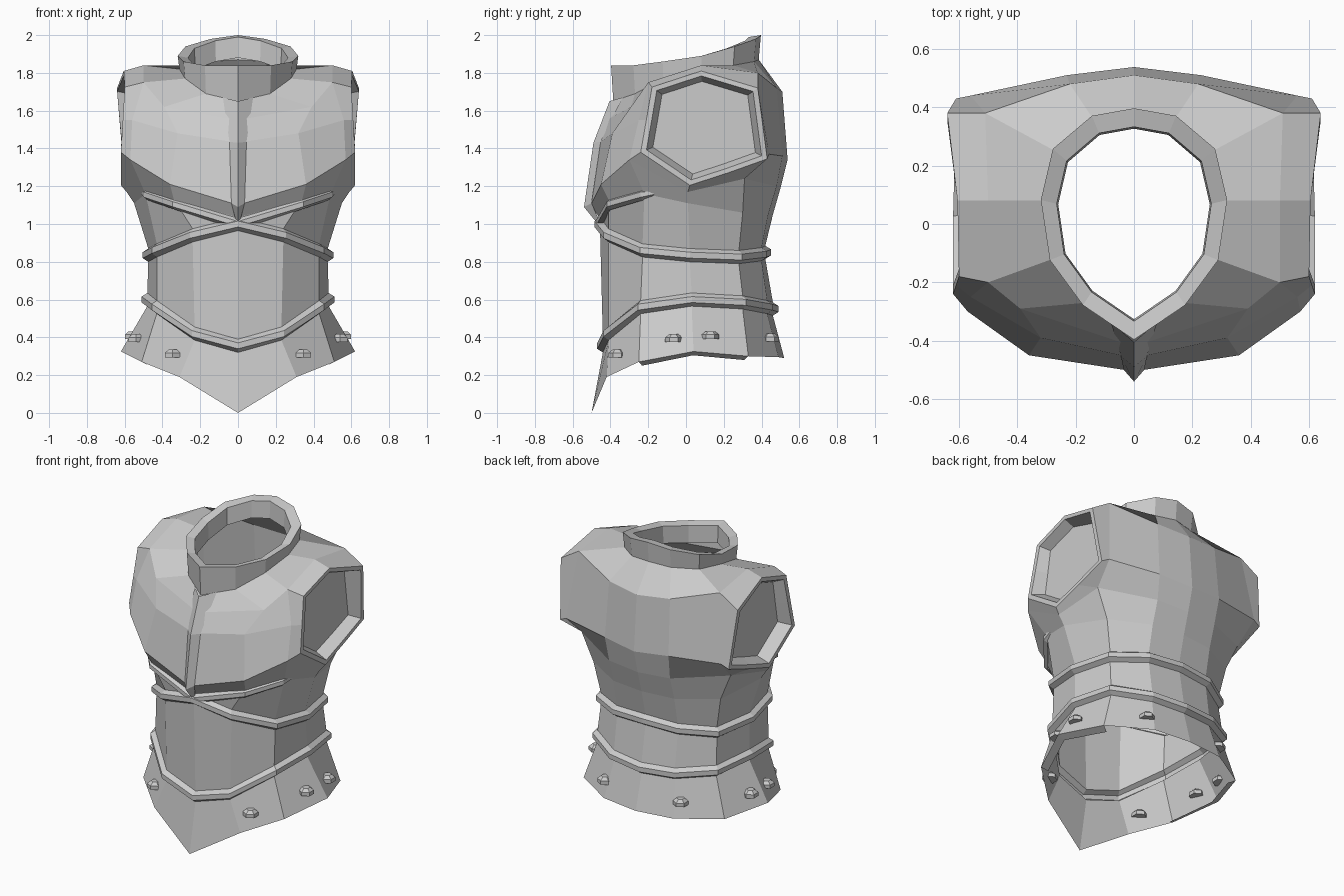
import bpy, bmesh
from mathutils import Vector, Matrix
from mathutils.bvhtree import BVHTree

if "Cube" in bpy.data.objects:
    bpy.data.objects.remove(bpy.data.objects["Cube"])

# Half cross-sections, front centre -> side -> back centre
hem = [(0, -.50, 0), (.31, -.42, .19), (.51, -.25, .27), (.62, .04, .325), (.51, .33, .30), (.25, .49, .295), (0, .52, .29)]
low_belt = [(0, -.44, .355), (.23, -.41, .42), (.43, -.24, .56), (.48, .03, .60), (.43, .30, .585), (.22, .43, .56), (0, .46, .55)]
mid_belt = [(0, -.455, 1.0), (.24, -.41, .94), (.43, -.23, .86), (.475, .02, .835), (.42, .28, .825), (.22, .40, .84), (0, .42, .85)]
waist = [(0, -.46, 1.035), (.34, -.41, 1.13), (.49, -.22, 1.16), (.55, .01, 1.11), (.46, .30, 1.06), (.22, .435, 1.05), (0, .46, 1.05)]
chest = [(0, -.505, 1.10), (.36, -.45, 1.21), (.57, -.30, 1.34), (.59, .01, 1.17), (.54, .31, 1.24), (.22, .48, 1.2), (0, .50, 1.19)]
bust = [(0, -.46, 1.43), (.32, -.39, 1.48), (.56, -.25, 1.55), None, (.56, .44, 1.37), (.23, .51, 1.36), (0, .538, 1.34)]
shoulder = [(0, -.42, 1.55), (.39, -.29, 1.62), (.50, -.20, 1.75), (.50, .08, 1.84), (.51, .38, 1.80), (.22, .48, 1.72), (0, .51, 1.70)]
neck = [(0, -.385, 1.65), (.17, -.27, 1.69), (.28, -.12, 1.77), (.31, .08, 1.82), (.27, .25, 1.84), (.14, .36, 1.86), (0, .385, 1.87)]
collar_height = [.19, .15, .09, .07, .10, .12, .13]


def out_dir(p):
    return Vector((p[0], p[1], 0)).normalized()


def belt_rows(row, h=.035, d=.03):
    """Four rows that make a raised trapezoid band."""
    return [[Vector(p) + out_dir(p) * o + Vector((0, 0, z)) for p in row]
            for o, z in ((0, -h), (d, -h * .45), (d, h * .45), (0, h))]


def add_grid(bm, rows, skip=()):
    v = [[bm.verts.new(p) if p is not None else None for p in r] for r in rows]
    for r in range(len(v) - 1):
        for c in range(len(v[0]) - 1):
            q = (v[r][c], v[r][c + 1], v[r + 1][c + 1], v[r + 1][c])
            if (r, c) not in skip and None not in q:
                bm.faces.new(q)
    return v


def finish(name, bm, mirror=True):
    me = bpy.data.meshes.new(name)
    bm.to_mesh(me)
    bm.free()
    ob = bpy.data.objects.new(name, me)
    bpy.context.collection.objects.link(ob)
    if mirror:
        m = ob.modifiers.new("mirror", 'MIRROR')
        m.use_clip = True
        m.merge_threshold = .002
    return ob


# Cuirass shell: skirt, belts, chest and collar in one surface
collar_out = [(x * 1.03, y * 1.03, z + d) for (x, y, z), d in zip(neck, collar_height)]
collar_in = [(x * .83, y * .84, z - .01) for x, y, z in collar_out]
collar_low = [(x * .98, y * .98, z - .11) for x, y, z in collar_in]
rows = [hem] + belt_rows(low_belt) + belt_rows(mid_belt) + [waist, chest, bust, shoulder, neck,
                                                            collar_out, collar_in, collar_low]
bm = bmesh.new()
v = add_grid(bm, rows)
A, B, S = v[10], v[11], v[12]

# Armhole: outer rim, lip and recessed closing panel
loop = [A[2], A[3], A[4], B[4], S[4], S[3], S[2], B[2]]
rim = [(.62, -.24, 1.38), (.62, .02, 1.205), (.615, .22, 1.27), (.61, .43, 1.345),
       (.64, .38, 1.72), (.605, .08, 1.81), (.60, -.18, 1.725), (.61, -.21, 1.55)]
mid = Vector((0, .10, 1.52))


def shrink(p, s, x=None):
    return (p[0] if x is None else x, mid.y + (p[1] - mid.y) * s, mid.z + (p[2] - mid.z) * s)


for pts in (rim, [shrink(p, .91) for p in rim], [shrink(p, .81, .54) for p in rim]):
    new = [bm.verts.new(p) for p in pts]
    for i in range(8):
        j = (i + 1) % 8
        bm.faces.new((loop[i], loop[j], new[j], new[i]))
    loop = new
bm.faces.new(loop)

# Turned-in hem on each hip
inner = [bm.verts.new((p[0] * .92, p[1] * .93, p[2] - .02)) for p in hem[2:5]]
for i in range(2):
    bm.faces.new((v[0][2 + i], inner[i], inner[i + 1], v[0][3 + i]))
tree = BVHTree.FromBMesh(bm)
finish("cuirass_shell", bm)

# Raised upper strap crossing the belt at the front
bm = bmesh.new()
strap = [(0, -.455, 1.0), (.33, -.40, 1.105), (.475, -.23, 1.155), (.54, -.01, 1.19)]
srows = belt_rows(strap, .03, .025)
for r in srows:
    r[-1] = Vector(strap[-1])
add_grid(bm, srows)
bmesh.ops.remove_doubles(bm, verts=bm.verts, dist=.0005)
finish("crossing_strap", bm)

# Keel running down the middle of the chest
bm = bmesh.new()
add_grid(bm, [[(0, -.475, 1.01), (.012, -.46, 1.02)],
              [(0, -.54, 1.09), (.035, -.50, 1.11)],
              [(0, -.49, 1.43), (.045, -.452, 1.435)],
              [(0, -.405, 1.65), (.08, -.335, 1.67)]])
finish("chest_ridge", bm)

# Hexagonal rivets seated on the skirt
bm = bmesh.new()
for p in ((.35, -.37, .30), (.55, -.07, .385), (.56, .13, .395), (.27, .44, .38)):
    loc, n, _, _ = tree.find_nearest(Vector(p))
    if n.dot(out_dir(p)) < 0:
        n = -n
    M = Matrix.Translation(loc) @ n.to_track_quat('Z', 'Y').to_matrix().to_4x4()
    for r1, r2, z, d in ((.046, .046, .008, .024), (.046, .024, .029, .018)):
        bmesh.ops.create_cone(bm, cap_ends=True, segments=6, radius1=r1, radius2=r2, depth=d,
                              matrix=M @ Matrix.Translation((0, 0, z)))
finish("skirt_rivets", bm)
